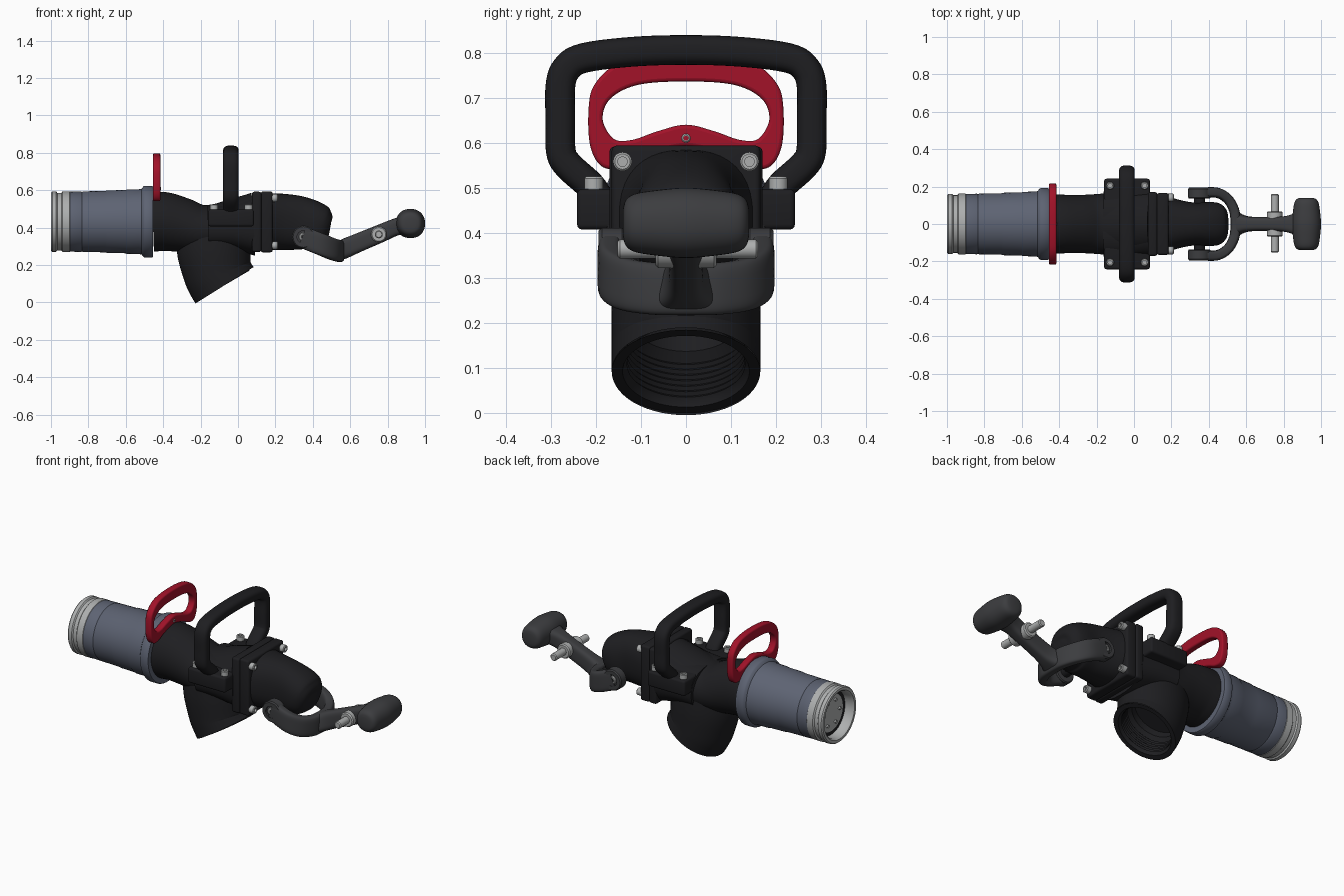
import bpy, bmesh, math
from mathutils import Vector

if "Cube" in bpy.data.objects:
    bpy.data.objects.remove(bpy.data.objects["Cube"])

X, Y, Z = Vector((1, 0, 0)), Vector((0, 1, 0)), Vector((0, 0, 1))


def material(name, r, g, b):
    m = bpy.data.materials.new(name)
    m.diffuse_color = (r, g, b, 1)
    m.use_nodes = True
    m.node_tree.nodes["Principled BSDF"].inputs["Base Color"].default_value = m.diffuse_color
    return m


BLACK = material("black", .013, .013, .015)
DARK = material("dark_grey", .045, .046, .05)
RED = material("red", .36, .006, .022)
BLUE = material("blue_grey", .11, .125, .17)
STEEL = material("steel", .42, .43, .43)


def finish(name, bm, mat):
    bmesh.ops.recalc_face_normals(bm, faces=bm.faces)
    me = bpy.data.meshes.new(name)
    bm.to_mesh(me)
    bm.free()
    ob = bpy.data.objects.new(name, me)
    bpy.context.collection.objects.link(ob)
    me.materials.append(mat)
    smooth(ob)
    return ob


def smooth(ob):
    bpy.ops.object.select_all(action='DESELECT')
    ob.select_set(True)
    bpy.context.view_layer.objects.active = ob
    bpy.ops.object.shade_smooth_by_angle(angle=math.radians(35))


def spline(pts, n=5, closed=False):
    """Catmull-Rom through tuples of any size."""
    out, k = [], len(pts)
    get = (lambda i: pts[i % k]) if closed else (lambda i: pts[min(max(i, 0), k - 1)])
    for i in range(k if closed else k - 1):
        for s in range(n):
            t = s / n
            out.append(tuple(.5 * (2 * b + (c - a) * t + (2 * a - 5 * b + 4 * c - d) * t * t
                                   + (3 * b - a - 3 * c + d) * t ** 3)
                             for a, b, c, d in zip(get(i - 1), get(i), get(i + 1), get(i + 2))))
    return out if closed else out + [tuple(pts[-1])]


def join_rings(bm, rings):
    for r, q in zip(rings, rings[1:]):
        for i in range(len(r)):
            j = (i + 1) % len(r)
            bm.faces.new((r[i], r[j], q[j], q[i]))


def sweep(name, pts, mat, ref=Z, p=2.0, seg=40, caps=(1, 1), n=5):
    """Superellipse sections (x, y, z, half width, half height along ref)."""
    path = spline(pts, n)
    bm, rings = bmesh.new(), []
    for i, (x, y, z, a, b) in enumerate(path):
        t = (Vector(path[min(i + 1, len(path) - 1)][:3]) - Vector(path[max(i - 1, 0)][:3])).normalized()
        u = t.cross(ref).normalized()
        v = u.cross(t)
        ring = []
        for k in range(seg):
            w = 2 * math.pi * k / seg
            c, s = math.cos(w), math.sin(w)
            ring.append(bm.verts.new(Vector((x, y, z)) + u * a * math.copysign(abs(c) ** (2 / p), c)
                                     + v * b * math.copysign(abs(s) ** (2 / p), s)))
        rings.append(ring)
    join_rings(bm, rings)
    for use, r in zip(caps, (rings[0], rings[-1])):
        if use:
            bm.faces.new(r)
    return finish(name, bm, mat)


def lathe(name, profile, origin, axis, mat, ref=None, stretch=1.0, seg=48):
    """Profile of (radius, distance along axis)."""
    ref = ref or (Z if abs(axis.z) < .9 else X)
    u = axis.cross(ref).normalized()
    v = u.cross(axis)
    bm = bmesh.new()
    rings = [[bm.verts.new(Vector(origin) + axis * h + u * max(r, 1e-4) * stretch * math.cos(2 * math.pi * k / seg)
                           + v * max(r, 1e-4) * math.sin(2 * math.pi * k / seg)) for k in range(seg)]
             for r, h in profile]
    join_rings(bm, rings)
    return finish(name, bm, mat)


def box(name, lo, hi, mat, bevel=.012):
    bm = bmesh.new()
    bmesh.ops.create_cube(bm, size=1)
    for v in bm.verts:
        v.co = Vector([l + (c + .5) * (h - l) for l, h, c in zip(lo, hi, v.co)])
    bmesh.ops.bevel(bm, geom=bm.edges[:], offset=bevel, segments=3, profile=.5, affect='EDGES')
    return finish(name, bm, mat)


def bolt(name, origin, axis, r=.021, h=.028):
    lathe(name, [(0, -.02), (r, -.02), (r, h - .004), (r - .004, h), (r * .5, h), (r * .5, h - .012), (0, h - .012)],
          origin, axis, STEEL, seg=24)


# Barrel: steel nozzle ring with studs, and blue-grey sleeve
C = (0, 0, .432)
lathe("nozzle_ring", [(0, -.945), (.128, -.945), (.132, -.99), (.14, -1), (.155, -1), (.161, -.993), (.161, -.972),
                      (.154, -.966), (.154, -.945), (.162, -.938), (.162, -.9), (.15, -.89)], C, X, STEEL, seg=64)
lathe("nozzle_groove", [(.108, -.946), (.128, -.946)], C, X, BLACK, seg=64)
for i in range(6):
    w = i * math.pi / 3
    lathe("nozzle_stud", [(0, -.955), (.009, -.955), (.009, -.94)],
          (0, .075 * math.cos(w), .432 + .075 * math.sin(w)), X, STEEL, seg=16)
lathe("barrel_sleeve", [(.15, -.902), (.16, -.902), (.162, -.84), (.159, -.834), (.162, -.828), (.164, -.71),
                        (.167, -.7), (.169, -.6), (.172, -.595), (.173, -.53), (.176, -.515), (.189, -.505),
                        (.192, -.498), (.192, -.46), (.188, -.454), (.1, -.454)], C, X, BLUE, seg=64)

# Red pull ring: flat plate with a rounded opening
cu = bpy.data.curves.new("pull_ring", 'CURVE')
cu.dimensions, cu.fill_mode = '2D', 'BOTH'
cu.extrude, cu.bevel_depth, cu.bevel_resolution = .012, .008, 2
half_out = [(.09, .578), (.15, .552), (.185, .556), (.206, .6), (.208, .68), (.195, .727), (.15, .768), (.08, .785)]
half_in = [(.06, .618), (.12, .598), (.165, .602), (.193, .65), (.175, .702), (.11, .736)]
for half, low, top in ((half_out, .6, .789), (half_in, .632, .744)):
    loop = [(0, low)] + half + [(0, top)] + [(-y, z) for y, z in reversed(half)]
    loop = spline(loop, 6, True)
    s = cu.splines.new('POLY')
    s.points.add(len(loop) - 1)
    for pt, (y, z) in zip(s.points, loop):
        pt.co = (y, z, 0, 1)
    s.use_cyclic_u = True
ring = bpy.data.objects.new("pull_ring", cu)
bpy.context.collection.objects.link(ring)
ring.rotation_euler = (math.pi / 2, 0, math.pi / 2)
ring.location.x = -.435
cu.materials.append(RED)
bpy.ops.object.select_all(action='DESELECT')
ring.select_set(True)
bpy.context.view_layer.objects.active = ring
bpy.ops.object.convert(target='MESH')
smooth(ring)
bolt("pull_ring_screw", (-.425, 0, .61), X, .011, .013)

# Valve body and slanted inlet pipe with threaded mouth
sweep("valve_body", [(-.455, 0, .432, .16, .16), (-.39, 0, .432, .157, .157), (-.3, 0, .414, .155, .146),
                     (-.2, 0, .39, .16, .132), (-.1, 0, .395, .168, .135), (0, 0, .42, .165, .14),
                     (.09, 0, .432, .16, .155)], BLACK, seg=56)
sweep("inlet_pipe", [(-.072, 0, .092, .183, .165), (-.09, 0, .122, .183, .165), (-.11, 0, .166, .184, .165),
                     (-.128, 0, .27, .197, .165), (-.13, 0, .38, .2, .155)], BLACK, ref=Y, seg=56, caps=(0, 1))
thread = [(.131 if i % 2 else .137, .012 + i * .007) for i in range(16)]
lathe("inlet_thread", [(.165, 0), (.141, 0)] + thread + [(.12, .13), (.12, .17), (0, .17)],
      (-.072, 0, .092), Vector((-.507, 0, .862)).normalized(), BLACK, ref=Y, stretch=1.108, seg=56)

# Saddle block carrying the top handle
box("saddle", (-.16, -.242, .407), (.085, .242, .497), BLACK)
sweep("saddle_crown", [(-.16, 0, .4, .18, .118), (-.04, 0, .405, .18, .125), (.085, 0, .41, .175, .16)],
      BLACK, p=2.6)
for sx in (-.128, .057):
    for sy in (-.205, .205):
        bolt("saddle_bolt", (sx, sy, .497), Z)

# Top handle
side = [(.19, .47), (.213, .505), (.262, .55), (.278, .582), (.279, .65), (.279, .725), (.266, .764), (.228, .788),
        (.12, .802)]
path = side + [(0, .806)] + [(-y, z) for y, z in reversed(side)]
sweep("top_handle", [(-.038, y, z, .033, .042) for y, z in path], BLACK, ref=X, p=2.8, seg=32)

# Flange plates and bolts
box("flange_inner", (.075, -.17, .27), (.125, .17, .592), BLACK)
box("flange_outer", (.122, -.165, .268), (.185, .165, .594), BLACK)
for sy in (-.141, .141):
    for z in (.305, .558):
        bolt("flange_bolt", (.185, sy, z), X)

# Outlet cap, bending downward to a rounded nose
sweep("end_cap", [(.18, 0, .432, .15, .152), (.25, 0, .43, .127, .15), (.33, 0, .425, .114, .143),
                  (.41, 0, .412, .118, .127), (.455, 0, .395, .108, .105), (.482, 0, .385, .08, .072),
                  (.49, 0, .383, .04, .035)], BLACK, p=2.4)

# Lever: forked yoke, pivots, stem, cross pin and grip
arm = [(.345, .166, .35), (.44, .168, .312), (.5, .135, .287), (.533, .08, .277), (.542, .03, .275)]
path = arm + [(x, -y, z) for x, y, z in reversed(arm)]
sweep("lever_yoke", [(*q, .027, .058) for q in path], DARK, p=4)
pivot = (.35, 0, .35)
lathe("pivot_pin", [(0, -.16), (.03, -.16), (.03, .16), (0, .16)], pivot, Y, BLACK)
for s in (-1, 1):
    lathe("pivot_boss", [(0, .136), (.056, .136), (.061, .142), (.061, .187), (.055, .194), (.034, .194),
                         (.034, .182), (0, .182)], pivot, Y * s, DARK)
    bolt("pivot_bolt", (.35, .174 * s, .35), Y * s, .024, .018)
    lathe("cross_pin_collar", [(0, 0), (.042, 0), (.042, .062), (.036, .068), (0, .068)],
          (.753, 0, .364), Y * s, STEEL)
sweep("lever_stem", [(.535, 0, .272, .075, .05), (.58, 0, .292, .048, .052), (.64, 0, .318, .038, .05),
                     (.76, 0, .368, .038, .048), (.83, 0, .398, .046, .046), (.9, 0, .42, .075, .048)], DARK, p=3.5)
lathe("cross_pin", [(0, -.152), (.016, -.152), (.021, -.147), (.021, .155), (.016, .16), (0, .16)],
      (.753, 0, .364), Y, STEEL, seg=24)
half = [(.14, .03), (.134, .05), (.115, .064), (.07, .072)]
path = half + [(0, .078)] + [(-y, r) for y, r in reversed(half)]
sweep("lever_grip", [(.922, y, .422, r, r) for y, r in path], DARK, p=2.2)
